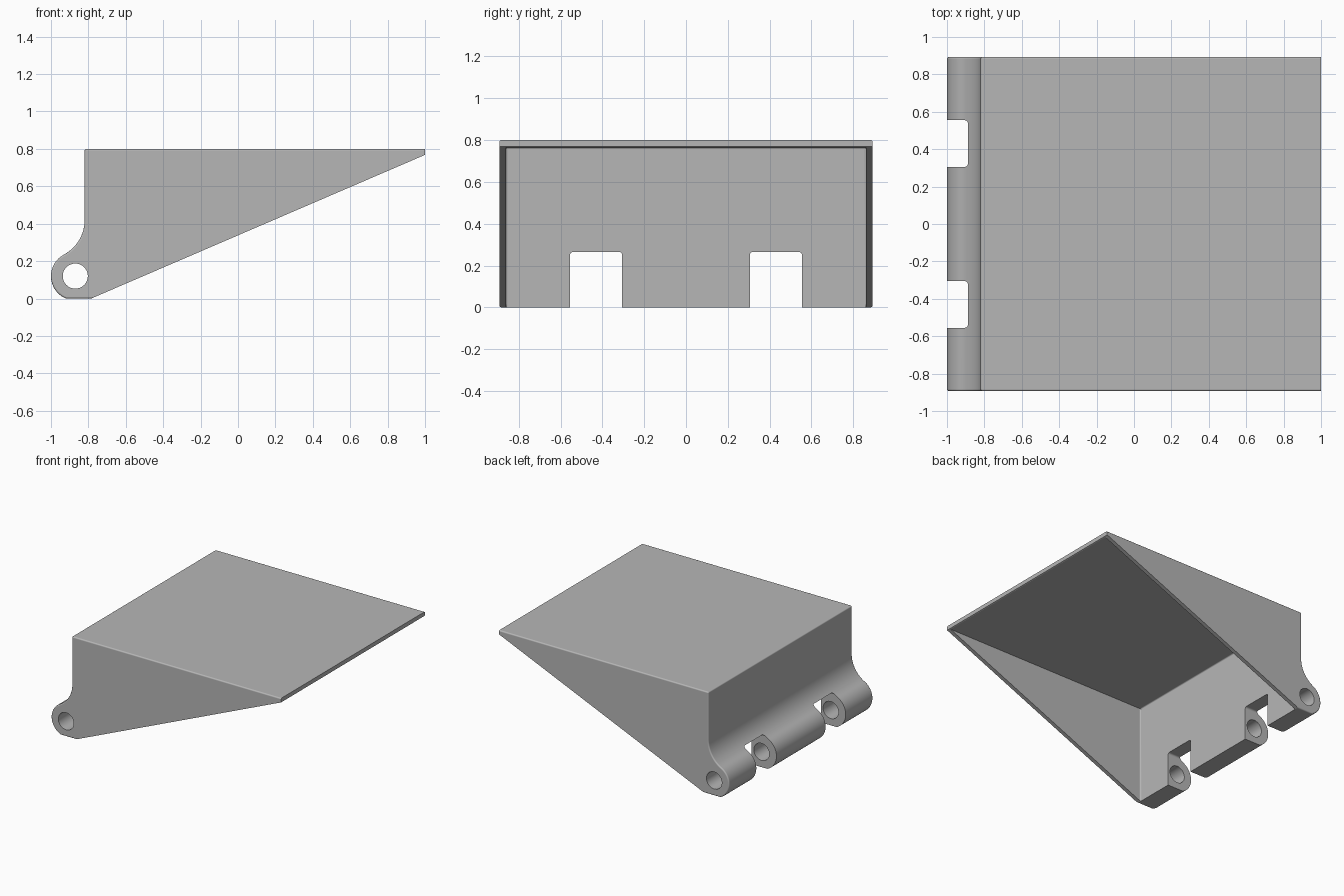
import bpy
import bmesh
from math import radians, cos, sin, atan2, asin, pi

old = bpy.data.objects.get("Cube")
if old:
    bpy.data.objects.remove(old, do_unlink=True)

HALF = 0.893            # half width of the body
BACK = -0.82            # outer face of the back wall
WALL = 0.035
PIN = (-0.87, 0.12)     # hinge axis (x, z)
BARREL = 0.13
FILLET = 0.21
TOP = 0.8

grey = bpy.data.materials.new("plain grey")
grey.use_nodes = True
colour = (0.47, 0.47, 0.47, 1)
grey.diffuse_color = colour
grey.node_tree.nodes["Principled BSDF"].inputs["Base Color"].default_value = colour


def finish(bm, name):
    bmesh.ops.recalc_face_normals(bm, faces=bm.faces)
    mesh = bpy.data.meshes.new(name)
    bm.to_mesh(mesh)
    bm.free()
    obj = bpy.data.objects.new(name, mesh)
    bpy.context.collection.objects.link(obj)
    mesh.materials.append(grey)
    return obj


def arc(centre, radius, start, end, steps):
    angles = [start + (end - start) * i / steps for i in range(steps + 1)]
    return [(centre[0] + radius * cos(a), centre[1] + radius * sin(a)) for a in angles]


def prism(points, half):
    """Extrude an x-z outline along y."""
    bm = bmesh.new()
    face = bm.faces.new([bm.verts.new((x, -half, z)) for x, z in points])
    out = bmesh.ops.extrude_face_region(bm, geom=[face])
    new = [v for v in out["geom"] if isinstance(v, bmesh.types.BMVert)]
    bmesh.ops.translate(bm, verts=new, vec=(0, 2 * half, 0))
    return bm


def rounded_box(name, low, high, axis_rule, radius):
    """Box with the edges picked by axis_rule rounded."""
    bm = bmesh.new()
    bmesh.ops.create_cube(bm, size=1)
    for v in bm.verts:
        v.co = [(a + b) / 2 + c * (b - a) for a, b, c in zip(low, high, v.co)]
    edges = [e for e in bm.edges if axis_rule(e)]
    bmesh.ops.bevel(bm, geom=edges, offset=radius, segments=5, profile=0.5, affect='EDGES')
    return finish(bm, name)


def cut(obj, cutter):
    mod = obj.modifiers.new("cut", 'BOOLEAN')
    mod.operation = 'DIFFERENCE'
    mod.solver = 'EXACT'
    mod.object = cutter
    bpy.context.view_layer.objects.active = obj
    bpy.ops.object.modifier_apply(modifier=mod.name)
    bpy.data.objects.remove(cutter, do_unlink=True)


# Wedge outline with concave sweep into the hinge barrel
sweep_centre = (BACK - FILLET, 0.42)
link = atan2(sweep_centre[1] - PIN[1], sweep_centre[0] - PIN[0])
outline = [(1, 0.768), (1, TOP), (BACK, TOP)]
outline += arc(sweep_centre, FILLET, 0, link - pi, 16)
outline += arc(PIN, BARREL, link, pi + asin(PIN[1] / BARREL), 24)[1:]
outline += [(BACK + WALL, 0)]
bm = prism(outline, HALF)

# Soften the side outlines, except along the slope and the tip
def is_soft(e):
    a, b = (v.co for v in e.verts)
    return abs(a.y - b.y) < 0.01 and not (max(a.x, b.x) > 0.99 and max(a.z, b.z) < TOP + 0.01
                                          and min(a.z, b.z) < TOP - 0.01)

soft = [e for e in bm.edges if is_soft(e)]
soft += [e for e in bm.edges if all(abs(v.co.x - BACK) < 0.001 and v.co.z > TOP - 0.001 for v in e.verts)]
bmesh.ops.bevel(bm, geom=soft, offset=0.01, segments=5, profile=0.5, affect='EDGES')
body = finish(bm, "hollow_wedge_hinge_cover")

# Open cavity underneath
inner = HALF - WALL + 0.004
cavity = rounded_box(
    "cavity_cutter", (BACK + WALL, -inner, -0.3), (1.2, inner, TOP - WALL),
    lambda e: all(v.co.x < 0 for v in e.verts) and any(v.co.z > 0.5 for v in e.verts), 0.01)
cut(body, cavity)

# Hinge gaps with rounded upper corners
for side in (-1, 1):
    gap = rounded_box(
        "gap_cutter", (-1.2, side * 0.43 - 0.125, -0.2), (-0.7, side * 0.43 + 0.125, 0.265),
        lambda e: all(v.co.z > 0.2 for v in e.verts)
        and abs(e.verts[0].co.x - e.verts[1].co.x) > 0.1, 0.015)
    cut(body, gap)

# Pin bore
bore = finish(prism(arc(PIN, 0.067, 0, 2 * pi, 48)[:-1], HALF + 0.1), "bore_cutter")
cut(body, bore)

# Smooth curves, crisp edges
bpy.ops.object.select_all(action='DESELECT')
body.select_set(True)
bpy.context.view_layer.objects.active = body
bpy.ops.object.shade_smooth_by_angle(angle=radians(20))
weighted = body.modifiers.new("even shading", 'WEIGHTED_NORMAL')
weighted.keep_sharp = True
